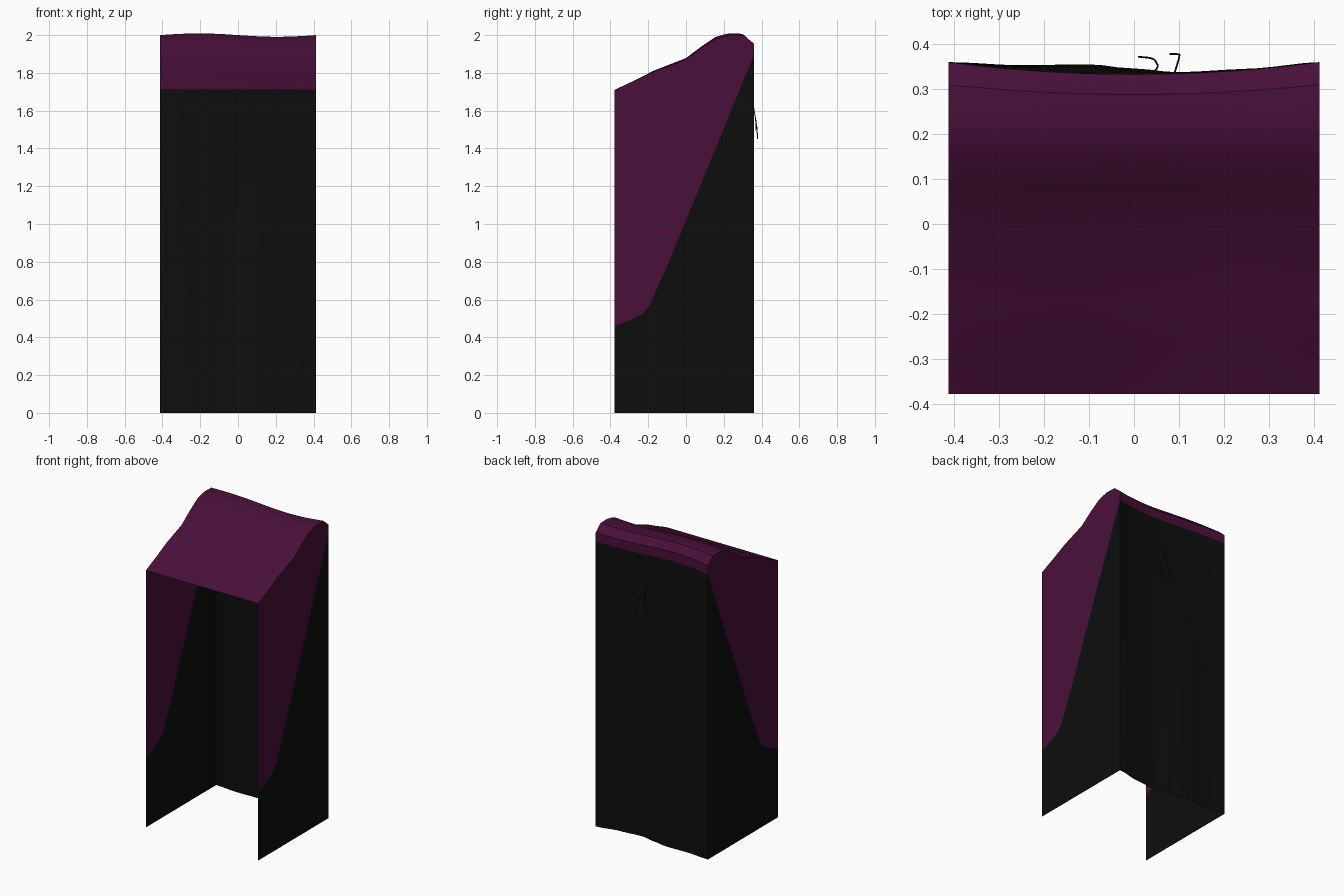
import bpy
import bmesh
import math

cube = bpy.data.objects.get("Cube")
if cube:
    bpy.data.objects.remove(cube, do_unlink=True)

HALF = 0.413   # half width
COLS = 24      # columns across the width


def material(name, colour):
    mat = bpy.data.materials.new(name)
    mat.use_nodes = True
    mat.diffuse_color = colour
    bsdf = mat.node_tree.nodes["Principled BSDF"]
    bsdf.inputs["Base Color"].default_value = colour
    bsdf.inputs["Roughness"].default_value = 0.8
    return mat


purple = material("dark purple", (0.068, 0.005, 0.042, 1))
black = material("soft black", (0.0043, 0.0043, 0.0043, 1))


def finish(name, bm, mat, smooth=False):
    mesh = bpy.data.meshes.new(name)
    bm.to_mesh(mesh)
    bm.free()
    mesh.materials.append(mat)
    obj = bpy.data.objects.new(name, mesh)
    bpy.context.collection.objects.link(obj)
    if smooth:
        bpy.ops.object.select_all(action="DESELECT")
        obj.select_set(True)
        bpy.context.view_layer.objects.active = obj
        bpy.ops.object.shade_smooth_by_angle(angle=math.radians(40))
    return obj


def sheet(name, rows, mat):
    """Skin a grid of points, given as rows running across the width."""
    bm = bmesh.new()
    grid = [[bm.verts.new(p) for p in row] for row in rows]
    for low, high in zip(grid, grid[1:]):
        for i in range(COLS):
            bm.faces.new((low[i], low[i + 1], high[i + 1], high[i]))
    return finish(name, bm, mat, True)


def panel(name, x, outline, mat):
    """Flat upright panel from a (y, z) outline, facing outward."""
    bm = bmesh.new()
    verts = [bm.verts.new((x, y, z)) for y, z in outline]
    face = bm.faces.new(verts)
    face.normal_update()
    if face.normal.x * x < 0:
        face.normal_flip()
    bmesh.ops.triangulate(bm, faces=[face])
    return finish(name, bm, mat)


def interpolate(points, x):
    for (x0, y0), (x1, y1) in zip(points, points[1:]):
        if x <= x1:
            t = (x - x0) / (x1 - x0)
            t = t * t * (3 - 2 * t)
            return y0 + (y1 - y0) * t
    return points[-1][1]


# Roof: side profile swept across the width with a gentle wave
roof_line = [(-0.378, 1.71), (-0.27, 1.76), (-0.17, 1.81), (0, 1.875),
             (0.08, 1.935), (0.16, 1.985), (0.2, 1.997), (0.24, 2.005),
             (0.31, 2.003), (0.335, 1.98), (0.36, 1.96), (0.36, 1.9)]
xs = [HALF * (2 * i / COLS - 1) for i in range(COLS + 1)]


def bow(x):
    return 1 - (x / HALF) ** 2


def roof_point(x, y, z):
    rear = max(0, (y - 0.1) / 0.26)
    lift = min(1, max(0, (z - 1.71) / 0.2))
    wave = -0.005 - 0.009 * math.sin(math.pi * x / HALF)
    return (x, y - 0.027 * bow(x) * rear, z + wave * lift)


sheet("roof", [[roof_point(x, y, z) for x in xs] for y, z in roof_line], purple)

# Back wall: hangs from the roof lip and ripples towards the floor
hem = [(-HALF, 0.36), (-0.25, 0.348), (-0.1, 0.351), (0, 0.335),
       (0.1, 0.315), (0.25, 0.33), (HALF, 0.36)]
ROWS = 10
back_rows = []
for r in range(ROWS + 1):
    t = r / ROWS
    row = []
    for x in xs:
        top = roof_point(x, *roof_line[-1])
        y = top[1] * (1 - t) + interpolate(hem, x) * t
        y += 0.012 * bow(x) * math.sin(math.pi * t)
        row.append((x, y, top[2] * (1 - t)))
    back_rows.append(row)
sheet("back_wall", back_rows, black)

# Side walls: purple upper panel over a black lower panel
divide = [(0.36, 1.895), (0, 1.02), (-0.09, 0.8), (-0.14, 0.69), (-0.18, 0.595),
          (-0.2, 0.56), (-0.23, 0.525), (-0.3, 0.49), (-0.378, 0.457)]
for side, x in (("left", HALF), ("right", -HALF)):
    top = [roof_point(x, y, z)[1:] for y, z in roof_line[:-1]]
    panel(side + "_upper_panel", x, top + divide, purple)
    panel(side + "_lower_panel", x, divide + [(-0.378, 0), (0.36, 0)], black)

# Two loose threads on the back wall
threads = [
    [(0.035, 0.33, 1.7), (0.05, 0.345, 1.68), (0.05, 0.358, 1.62),
     (0.04, 0.368, 1.55), (0.01, 0.372, 1.48)],
    [(0.09, 0.335, 1.61), (0.096, 0.355, 1.6), (0.1, 0.37, 1.55),
     (0.097, 0.378, 1.48), (0.08, 0.378, 1.45)],
]
for n, points in enumerate(threads):
    curve = bpy.data.curves.new("loose_thread", "CURVE")
    curve.dimensions = "3D"
    curve.bevel_depth = 0.002
    curve.bevel_resolution = 1
    curve.resolution_u = 4
    spline = curve.splines.new("BEZIER")
    spline.bezier_points.add(len(points) - 1)
    for bez, p in zip(spline.bezier_points, points):
        bez.co = p
        bez.handle_left_type = bez.handle_right_type = "AUTO"
    curve.materials.append(black)
    obj = bpy.data.objects.new(f"loose_thread_{n + 1}", curve)
    bpy.context.collection.objects.link(obj)
